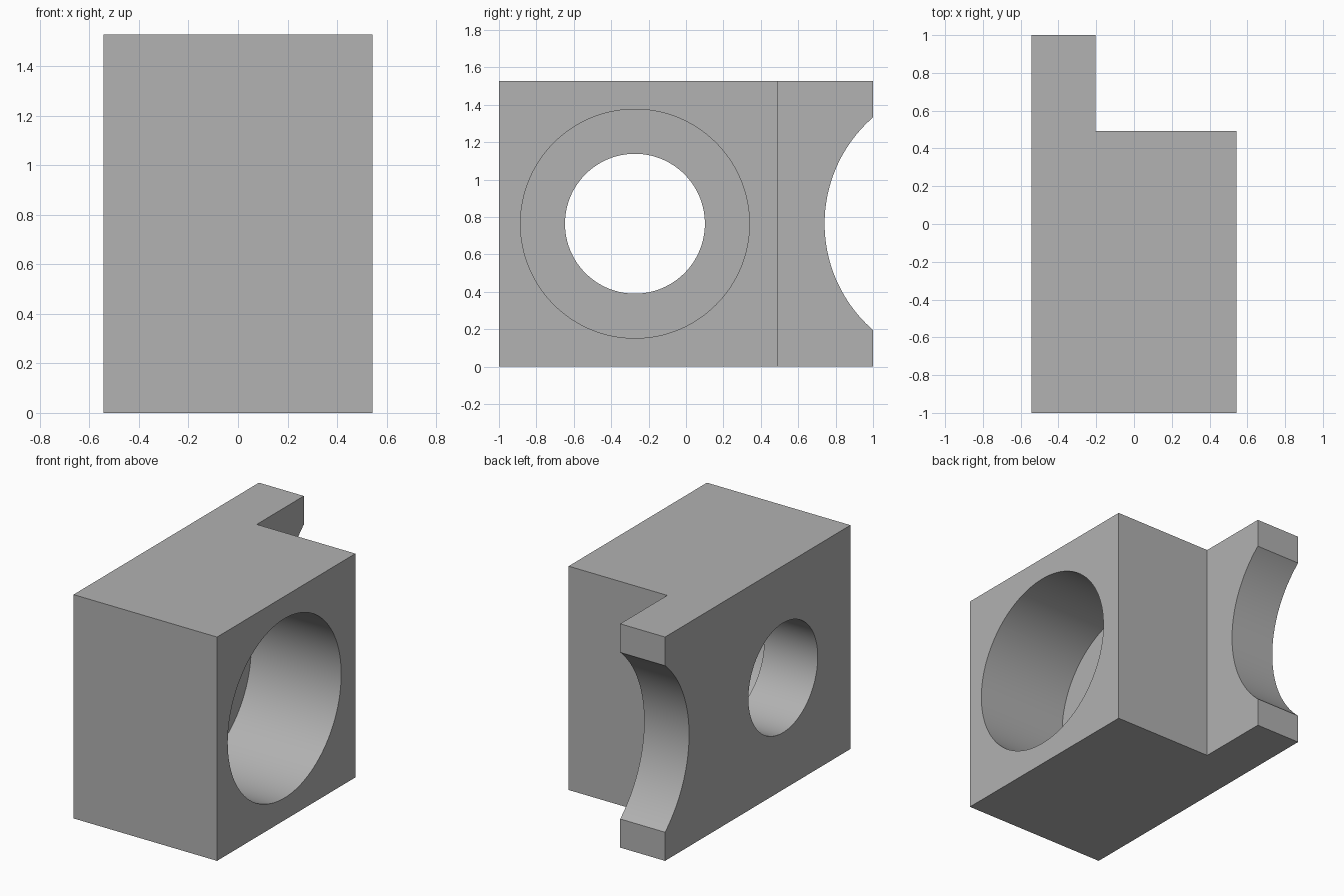
import bpy
import bmesh
from math import radians

cube = bpy.data.objects.get("Cube")
if cube:
    bpy.data.objects.remove(cube, do_unlink=True)

HEIGHT = 1.528
MID_Z = HEIGHT / 2
LEFT, RIGHT = 0.542, -0.542
STEP_X, STEP_Y = -0.203, 0.492
BORE_Y = -0.273

# Single grey material
grey = bpy.data.materials.new("plain grey")
grey.use_nodes = True
colour = (0.445, 0.445, 0.445, 1)
grey.diffuse_color = colour
grey.node_tree.nodes["Principled BSDF"].inputs["Base Color"].default_value = colour


def add_cutter(name, radius, y, x0, x1):
    """Cylinder along x, used to cut the block."""
    bpy.ops.mesh.primitive_cylinder_add(
        vertices=128, radius=radius, depth=x1 - x0,
        location=((x0 + x1) / 2, y, MID_Z), rotation=(0, radians(90), 0))
    obj = bpy.context.object
    obj.name = name
    obj.hide_render = True
    obj.data.materials.append(grey)
    return obj


# L-shaped block: thick body with a thin flange at the back
outline = [(RIGHT, -1), (LEFT, -1), (LEFT, STEP_Y),
           (STEP_X, STEP_Y), (STEP_X, 1), (RIGHT, 1)]
bm = bmesh.new()
base = bm.faces.new([bm.verts.new((x, y, 0)) for x, y in outline])
grown = bmesh.ops.extrude_face_region(bm, geom=[base])
top = [v for v in grown["geom"] if isinstance(v, bmesh.types.BMVert)]
bmesh.ops.translate(bm, verts=top, vec=(0, 0, HEIGHT))
bmesh.ops.recalc_face_normals(bm, faces=bm.faces)
mesh = bpy.data.meshes.new("bored_block")
bm.to_mesh(mesh)
bm.free()
mesh.materials.append(grey)
block = bpy.data.objects.new("bored_block", mesh)
bpy.context.collection.objects.link(block)

# Wide blind bore, narrow through hole, and rounded notch in the flange
cutters = [
    add_cutter("wide_bore_cutter", 0.612, BORE_Y, -0.138, LEFT + 0.2),
    add_cutter("through_hole_cutter", 0.374, BORE_Y, RIGHT - 0.2, 0.2),
    add_cutter("flange_notch_cutter", 0.754, 1.495, RIGHT - 0.2, LEFT),
]

bpy.ops.object.select_all(action="DESELECT")
block.select_set(True)
bpy.context.view_layer.objects.active = block
for cutter in cutters:
    mod = block.modifiers.new(cutter.name, "BOOLEAN")
    mod.operation = "DIFFERENCE"
    mod.solver = "EXACT"
    mod.object = cutter
    bpy.ops.object.modifier_apply(modifier=mod.name)
for cutter in cutters:
    bpy.data.objects.remove(cutter, do_unlink=True)

bpy.ops.object.shade_smooth_by_angle(angle=radians(30))
